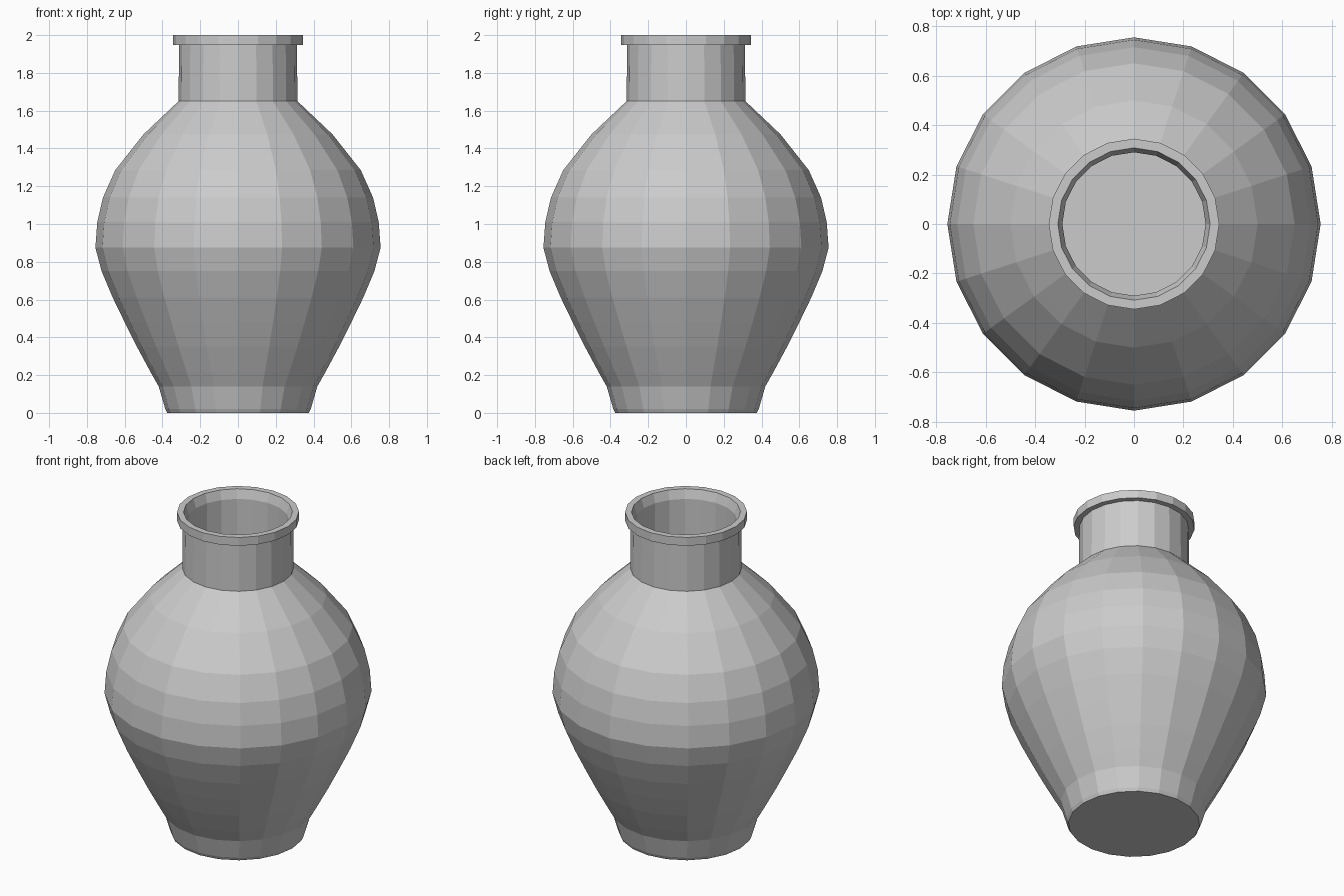
import bpy, bmesh
from math import cos, sin, tau

if "Cube" in bpy.data.objects:
    bpy.data.objects.remove(bpy.data.objects["Cube"])

SIDES = 20


def lathe(name, profile):
    """Revolve an (r, z) profile around z; the two open ends become flat discs."""
    bm = bmesh.new()
    rings = [[bm.verts.new((r * cos(tau * i / SIDES), r * sin(tau * i / SIDES), z))
              for i in range(SIDES)] for r, z in profile]
    for a, b in zip(rings, rings[1:]):
        for i in range(SIDES):
            j = (i + 1) % SIDES
            bm.faces.new((a[i], a[j], b[j], b[i]))
    bm.faces.new(rings[0][::-1])
    bm.faces.new(rings[-1])
    bmesh.ops.recalc_face_normals(bm, faces=bm.faces[:])
    mesh = bpy.data.meshes.new(name)
    bm.to_mesh(mesh)
    bm.free()
    obj = bpy.data.objects.new(name, mesh)
    bpy.context.collection.objects.link(obj)
    return obj


# Belly, from the foot up to the shoulder
foot = [(0.375, 0.0), (0.385, 0.02)]
belly = [(0.42, 0.14), (0.465, 0.22), (0.535, 0.35), (0.60, 0.48), (0.663, 0.61),
         (0.722, 0.75), (0.755, 0.875), (0.745, 1.01), (0.715, 1.14),
         (0.65, 1.285), (0.50, 1.475)]
# Neck and overhanging lip
neck = [(0.315, 1.65), (0.312, 1.948), (0.345, 1.948), (0.345, 2.0)]
# Hollow inside: chamfered mouth, neck wall, belly wall, floor
mouth = [(0.308, 2.0), (0.29, 1.945), (0.29, 1.64)]
inner = [(r - 0.025, z) for r, z in reversed(belly)]
floor = [(0.36, 0.025)]

lathe("vase", foot + belly + neck + mouth + inner + floor)
